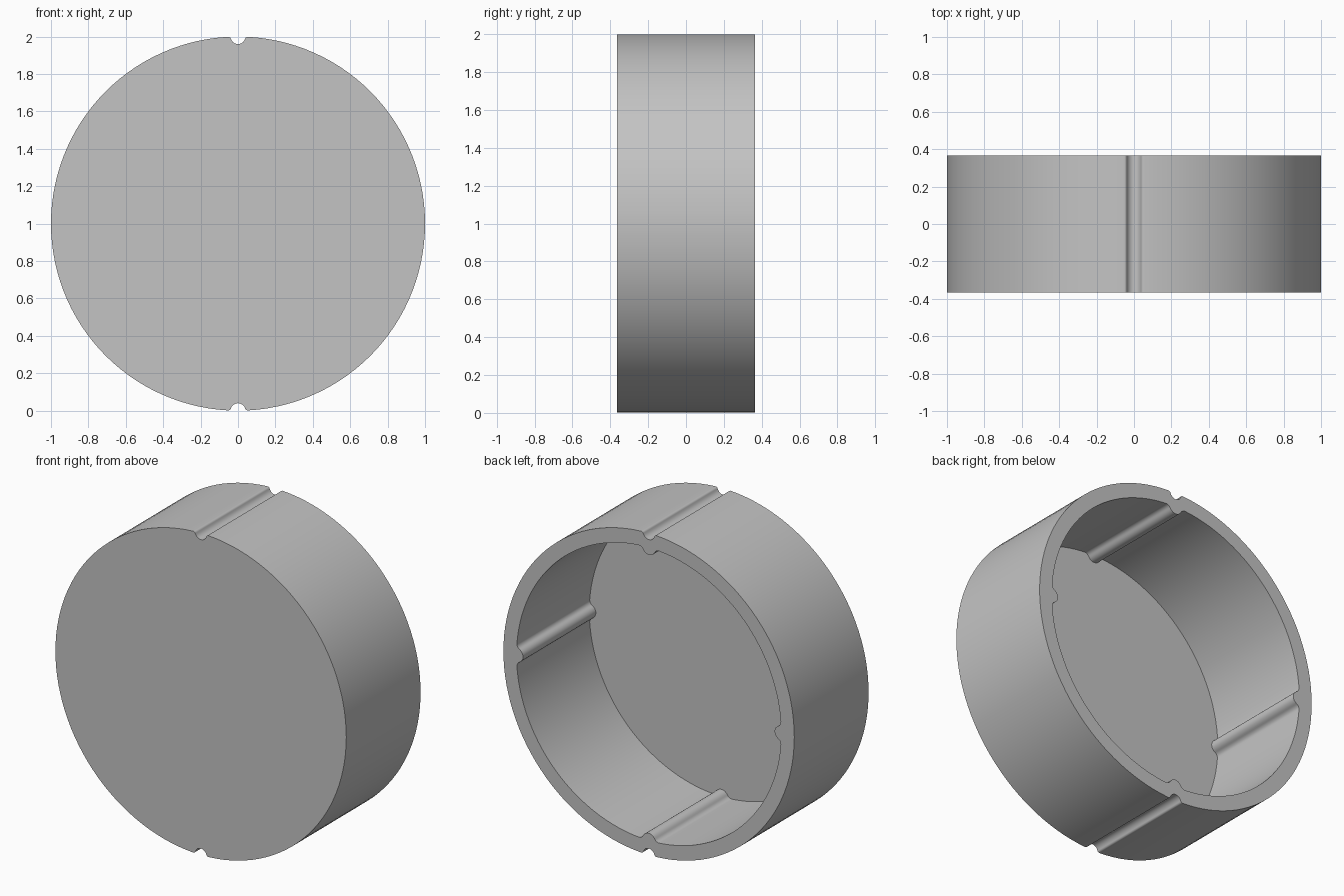
import bpy, bmesh
from math import sin, cos, acos, pi, sqrt

cube = bpy.data.objects.get("Cube")
if cube:
    bpy.data.objects.remove(cube, do_unlink=True)

# Overall sizes
OUTER, INNER = 1.0, 0.91
HALF_DEPTH, FLOOR = 0.365, 0.015
STEPS, ARC = 6, 28

# Material
grey = bpy.data.materials.new("light grey")
grey.use_nodes = True
colour = (0.55, 0.55, 0.55, 1)
grey.diffuse_color = colour
grey.node_tree.nodes["Principled BSDF"].inputs["Base Color"].default_value = colour


def round_bump(radius, fillet):
    """Points (sideways, inward) of a half-round blended into a flat base."""
    reach = radius + fillet
    half = sqrt(reach ** 2 - fillet ** 2)
    turn = acos(fillet / reach)
    left = []
    for i in range(STEPS):
        a = turn * i / STEPS
        left.append((-half + fillet * sin(a), fillet * (1 - cos(a))))
    for i in range(STEPS):
        b = -turn * (1 - i / STEPS)
        left.append((radius * sin(b), radius * cos(b)))
    right = [(-t, d) for t, d in reversed(left)]
    return left + [(0, radius)] + right


def outline(size, bump, quarters):
    """Closed circle as (x, z) points with the bump pressed in at some quarters."""
    points = []
    for q in range(4):
        for t, d in bump:
            r = size - (d if q in quarters else 0)
            a = q * pi / 2 + t / size
            points.append((r * cos(a), r * sin(a)))
        start = bump[-1][0] / size
        span = pi / 2 - 2 * start
        for i in range(1, ARC):
            a = q * pi / 2 + start + span * i / ARC
            points.append((size * cos(a), size * sin(a)))
    return points


# Grooves outside at top and bottom, ribs inside at all four quarters
wall_outside = outline(OUTER, round_bump(0.04, 0.015), (1, 3))
wall_inside = outline(INNER, round_bump(0.045, 0.035), (0, 1, 2, 3))

# Round cup: closed front, wall, open back rim, inner wall and floor
bm = bmesh.new()
rings = []
for points, y in ((wall_outside, -HALF_DEPTH), (wall_outside, HALF_DEPTH),
                  (wall_inside, HALF_DEPTH), (wall_inside, -HALF_DEPTH + FLOOR)):
    rings.append([bm.verts.new((x, y, z + 1)) for x, z in points])
for a, b in zip(rings, rings[1:]):
    for i in range(len(a)):
        j = (i + 1) % len(a)
        bm.faces.new((a[i], a[j], b[j], b[i]))
bm.faces.new(rings[0])
bm.faces.new(rings[-1])
bmesh.ops.recalc_face_normals(bm, faces=bm.faces)

mesh = bpy.data.meshes.new("round_cup")
bm.to_mesh(mesh)
bm.free()
mesh.materials.append(grey)
cup = bpy.data.objects.new("round_cup", mesh)
bpy.context.collection.objects.link(cup)

bpy.ops.object.select_all(action="DESELECT")
cup.select_set(True)
bpy.context.view_layer.objects.active = cup
bpy.ops.object.shade_smooth_by_angle(angle=pi / 6)
